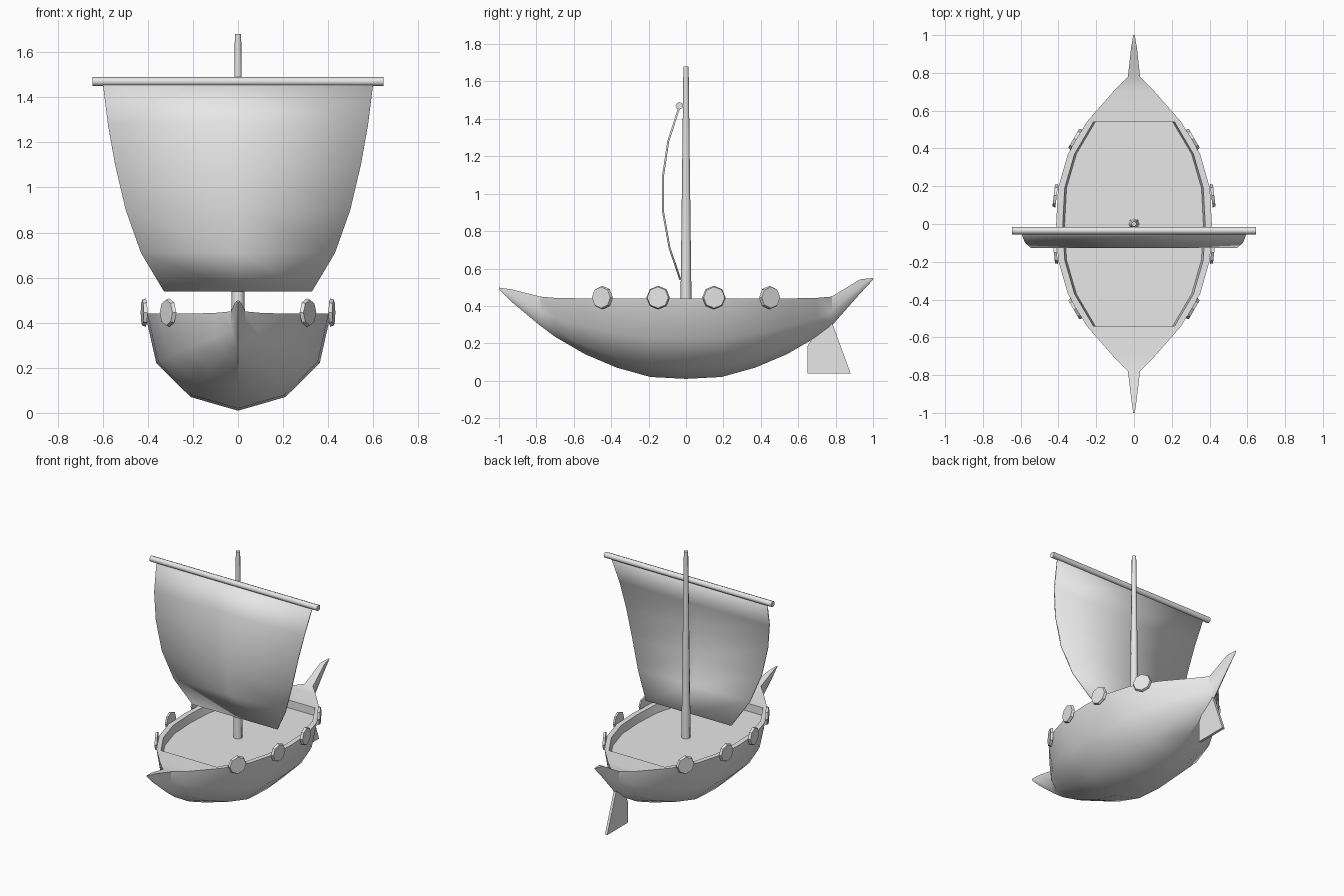
import bpy, bmesh, math
from mathutils import Matrix, Vector

cube = bpy.data.objects.get("Cube")
if cube:
    bpy.data.objects.remove(cube, do_unlink=True)

grey = bpy.data.materials.new("plain_grey")
grey.use_nodes = True
COLOUR = (0.8, 0.8, 0.8, 1)
grey.diffuse_color = COLOUR
grey.node_tree.nodes["Principled BSDF"].inputs["Base Color"].default_value = COLOUR


def finish(name, bm, angle=35):
    """Turn a bmesh into a named, shaded object."""
    bmesh.ops.remove_doubles(bm, verts=bm.verts, dist=0.0005)
    bmesh.ops.recalc_face_normals(bm, faces=bm.faces)
    mesh = bpy.data.meshes.new(name)
    bm.to_mesh(mesh)
    bm.free()
    mesh.materials.append(grey)
    obj = bpy.data.objects.new(name, mesh)
    bpy.context.collection.objects.link(obj)
    bpy.ops.object.select_all(action='DESELECT')
    obj.select_set(True)
    bpy.context.view_layer.objects.active = obj
    bpy.ops.object.shade_smooth_by_angle(angle=math.radians(angle))
    return obj


def cone(name, r1, r2, depth, matrix, sides=8, angle=50):
    bm = bmesh.new()
    bmesh.ops.create_cone(bm, cap_ends=True, segments=sides, radius1=r1,
                          radius2=r2, depth=depth, matrix=matrix)
    return finish(name, bm, angle)


def bridge(bm, a, b):
    for i in range(len(a) - 1):
        bm.faces.new((a[i], a[i + 1], b[i + 1], b[i]))


# Hull stations: y, half width, keel height, gunwale height
half = [(0.78, 0.032, 0.295, 0.45), (0.70, 0.11, 0.235, 0.443), (0.54, 0.25, 0.142, 0.44),
        (0.37, 0.35, 0.07, 0.44), (0.19, 0.402, 0.02, 0.44)]
bow = [(-1.0, 0.004, 0.488, 0.498), (-0.93, 0.014, 0.42, 0.488)]
stern = [(0.93, 0.016, 0.465, 0.542), (1.0, 0.004, 0.54, 0.55)]
stations = (bow + [(-y, w, k, t) for y, w, k, t in half]
            + [(0, 0.412, 0.01, 0.44)] + half[::-1] + stern)
# Half cross-section: width fraction, height fraction
section = [(1, 1), (0.88, 0.49), (0.51, 0.14), (0, 0)]
FLOOR, RIM, WELL = 0.385, 0.035, 0.55

bm = bmesh.new()
rings = []
for y, w, k, t in stations:
    outline = [(w * u, k + (t - k) * v) for u, v in section]
    outline += [(-x, z) for x, z in outline[-2::-1]]
    rings.append([bm.verts.new((x, y, z)) for x, z in outline])
for a, b in zip(rings, rings[1:]):
    bridge(bm, a, b)
for ring in (rings[0], rings[-1]):
    bm.faces.new(ring)

# Closed end decks, and an open well with rim, walls and floor
previous = None
for i, (y, w, k, t) in enumerate(stations):
    if i and not (abs(y) < WELL and abs(stations[i - 1][0]) < WELL):
        a, b = rings[i - 1], rings[i]
        bm.faces.new((a[0], a[-1], b[-1], b[0]))
    if abs(y) < WELL:
        inner = w - RIM
        strip = [rings[i][0]]
        strip += [bm.verts.new(p) for p in ((inner, y, t), (inner - 0.01, y, FLOOR),
                                            (0.01 - inner, y, FLOOR), (-inner, y, t))]
        strip.append(rings[i][-1])
        if previous:
            bridge(bm, previous, strip)
        if abs(y) > 0.5:
            bm.faces.new(strip[1:5])
            bm.faces.new((strip[0], strip[1], strip[4], strip[5]))
        previous = strip
finish("hull", bm)

# Mast and yard
BASE, TOP = FLOOR - 0.01, 1.68
cone("mast", 0.03, 0.014, TOP - BASE, Matrix.Translation((0, 0, (BASE + TOP) / 2)))
cone("yard", 0.02, 0.02, 1.29,
     Matrix.Translation((0, -0.035, 1.47)) @ Matrix.Rotation(math.pi / 2, 4, 'Y'))

# Billowing sail: y, z, half width
profile = [(-0.035, 1.465, 0.6), (-0.095, 1.28, 0.577), (-0.122, 1.1, 0.545),
           (-0.122, 0.9, 0.498), (-0.088, 0.71, 0.43), (-0.03, 0.54, 0.328)]
bm = bmesh.new()
rows = [[bm.verts.new((s * w, y, z)) for s in (-1, 0, 1)] for y, z, w in profile]
for a, b in zip(rows, rows[1:]):
    bridge(bm, a, b)
sail = finish("sail", bm)
solid = sail.modifiers.new("thickness", 'SOLIDIFY')
solid.thickness = 0.01
solid.offset = 0

# Rudder plate
bm = bmesh.new()
shape = [(0.72, 0.30), (0.77, 0.34), (0.88, 0.04), (0.65, 0.04), (0.65, 0.185)]
face = bm.faces.new([bm.verts.new((-0.009, y, z)) for y, z in shape])
moved = bmesh.ops.extrude_face_region(bm, geom=[face])["geom"]
bmesh.ops.translate(bm, vec=(0.018, 0, 0),
                    verts=[v for v in moved if isinstance(v, bmesh.types.BMVert)])
finish("rudder", bm)

# Octagonal shields hung along both gunwales
for side, label in ((1, "left"), (-1, "right")):
    for n, (x, y, turn) in enumerate(((0.312, -0.45, -30), (0.417, -0.15, -7),
                                      (0.417, 0.15, 7), (0.312, 0.45, 30))):
        a = math.radians(turn)
        normal = Vector((side * math.cos(a), math.sin(a), 0))
        m = (Matrix.Translation((side * x, y, 0.445))
             @ normal.to_track_quat('Z', 'Y').to_matrix().to_4x4())
        cone(f"{label}_shield_{n + 1}", 0.063, 0.057, 0.016, m, angle=30)
